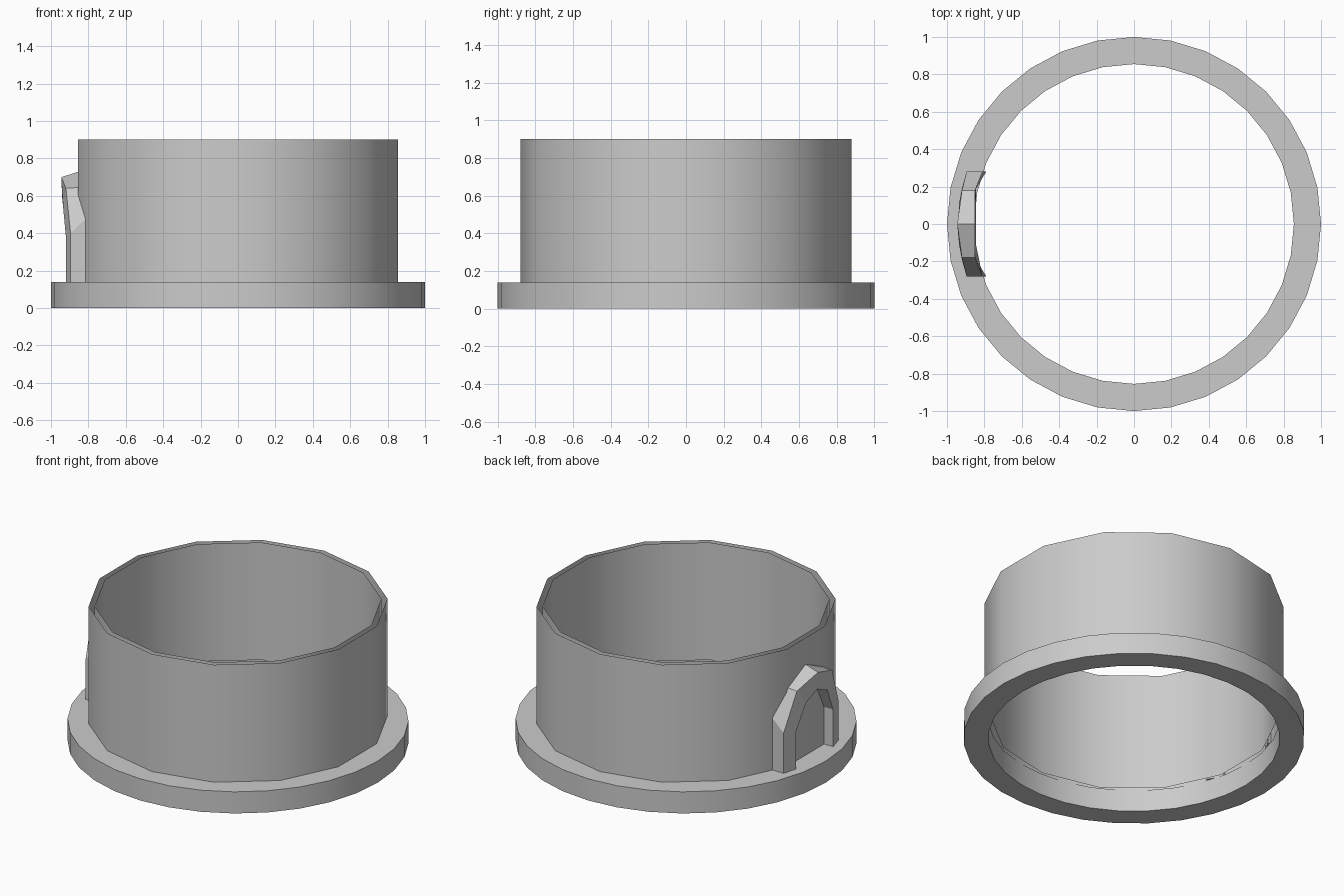
import bpy, bmesh
from math import sin, cos, tau

cube = bpy.data.objects.get("Cube")
if cube:
    bpy.data.objects.remove(cube, do_unlink=True)

GREY = (0.6, 0.6, 0.6, 1)
grey = bpy.data.materials.new("plain_grey")
grey.use_nodes = True
grey.diffuse_color = GREY
grey.node_tree.nodes["Principled BSDF"].inputs["Base Color"].default_value = GREY


def finish(bm, name, recalc=False):
    if recalc:
        bmesh.ops.recalc_face_normals(bm, faces=bm.faces)
    mesh = bpy.data.meshes.new(name)
    bm.to_mesh(mesh)
    bm.free()
    mesh.materials.append(grey)
    obj = bpy.data.objects.new(name, mesh)
    bpy.context.collection.objects.link(obj)
    return obj


def smooth(obj):
    bpy.ops.object.select_all(action="DESELECT")
    obj.select_set(True)
    bpy.context.view_layer.objects.active = obj
    bpy.ops.object.shade_smooth_by_angle(angle=0.6)


def lathe(name, profile, sides, closed):
    """Spin (radius, height) points; the first corner lies on the y axis."""
    bm = bmesh.new()
    rings = [[bm.verts.new((r * sin(tau * i / sides), r * cos(tau * i / sides), z))
              for i in range(sides)] for r, z in profile]
    pairs = list(zip(rings, rings[1:]))
    if closed:
        pairs.append((rings[-1], rings[0]))
    for a, b in pairs:
        for i in range(sides):
            j = (i + 1) % sides
            bm.faces.new((a[i], b[i], b[j], a[j]))
    obj = finish(bm, name, closed)
    smooth(obj)
    return obj


# Flat base ring
lathe("base_ring", [(1, 0), (1, 0.14), (0.855, 0.14), (0.855, 0)], 32, True)

# Fourteen-sided double wall, open between its two shells
lathe("outer_wall", [(0.878, 0.9), (0.878, 0.14)], 14, False)
lathe("inner_wall", [(0.843, 0.14), (0.843, 0.9)], 14, False)

# Arched doorway frame: half outlines from foot to peak as (x, y, z)
outer_back = [(-0.79, 0.28, 0.14), (-0.81, 0.28, 0.48), (-0.85, 0.18, 0.645), (-0.85, 0, 0.73)]
outer_front = [(-0.895, 0.28, 0.14), (-0.895, 0.28, 0.40), (-0.92, 0.18, 0.64), (-0.945, 0, 0.70)]
inner_front = [(-0.92, 0.19, 0.14), (-0.92, 0.19, 0.38), (-0.935, 0.11, 0.54), (-0.94, 0, 0.59)]
inner_back = [(-0.845, y, z) for x, y, z in inner_front]

bm = bmesh.new()
loops = []
for half in (outer_back, outer_front, inner_front, inner_back):
    full = half + [(x, -y, z) for x, y, z in reversed(half[:-1])]
    loops.append([bm.verts.new(p) for p in full])
for a, b in zip(loops, loops[1:] + loops[:1]):
    for i in range(len(a) - 1):
        bm.faces.new((a[i], b[i], b[i + 1], a[i + 1]))
for end in (0, -1):
    bm.faces.new([loop[end] for loop in loops])
finish(bm, "doorway_frame", True)
